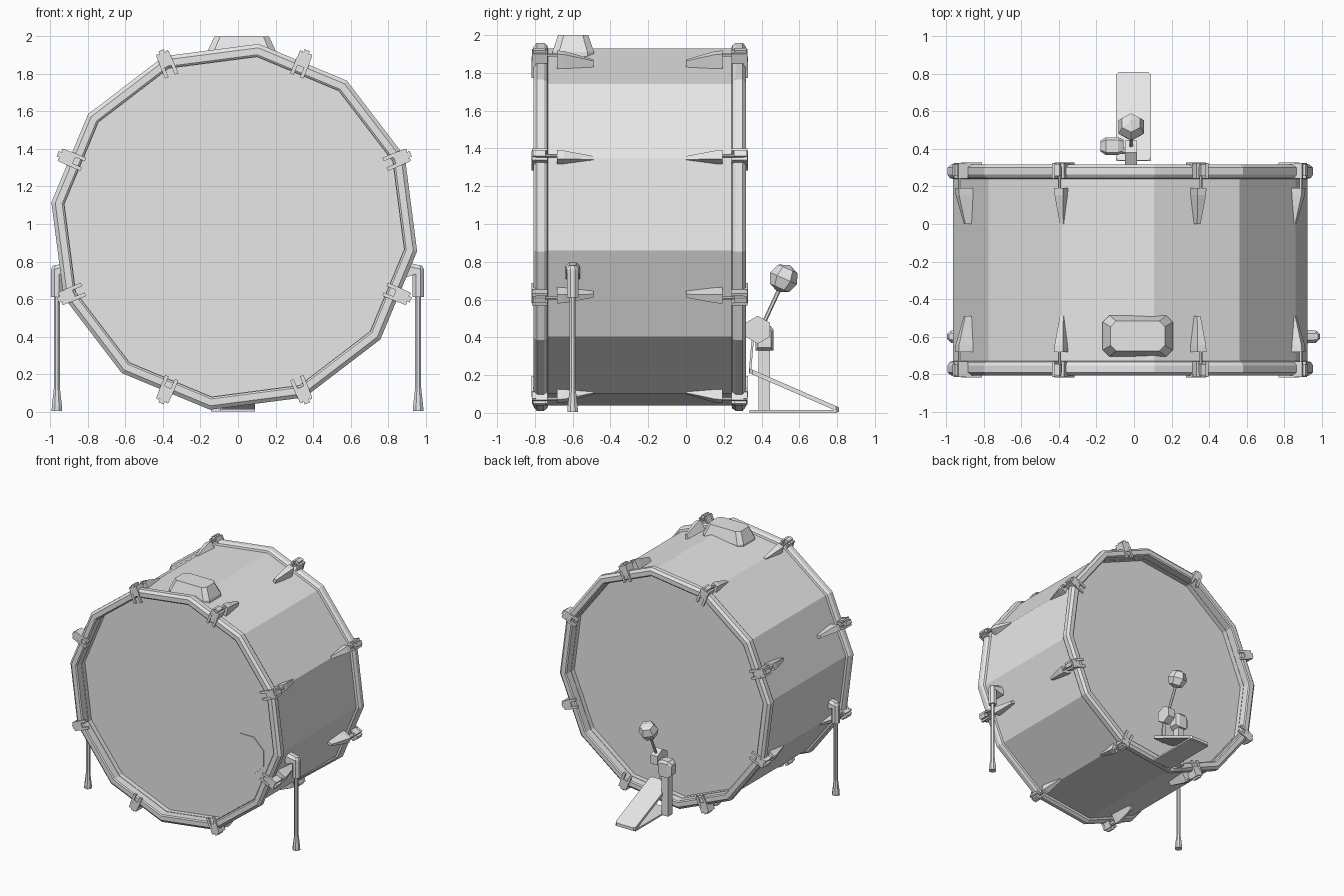
import bpy, bmesh
from math import sin, cos, pi, radians
from mathutils import Matrix, Vector

if "Cube" in bpy.data.objects:
    bpy.data.objects.remove(bpy.data.objects["Cube"], do_unlink=True)

grey = bpy.data.materials.new("plain_grey")
grey.use_nodes = True
grey.diffuse_color = (0.8, 0.8, 0.8, 1)
grey.node_tree.nodes["Principled BSDF"].inputs["Base Color"].default_value = (0.8, 0.8, 0.8, 1)

CX, CY, CZ = -0.02, -0.245, 0.985     # centre of the drum
SIDES, TURN = 12, radians(82.4)       # the drum is a turned twelve-sided prism


def loft(bm, sections, cap=True, closed=False):
    """Bridge equal rings of points, optionally capping or closing the loop."""
    rings = [[bm.verts.new(p) for p in s] for s in sections]
    pairs = list(zip(rings, rings[1:]))
    if closed:
        pairs.append((rings[-1], rings[0]))
    for a, b in pairs:
        for i in range(len(a)):
            j = (i + 1) % len(a)
            bm.faces.new((a[i], a[j], b[j], b[i]))
    if cap and not closed:
        bm.faces.new(rings[0][::-1])
        bm.faces.new(rings[-1])


def box(bm, x, y, z):
    loft(bm, [[(x[0], y[0], h), (x[1], y[0], h), (x[1], y[1], h), (x[0], y[1], h)] for h in z])


def tube(bm, stations, n=8):
    """Round bar through (point, radius) stations on a straight line."""
    axis = Vector(stations[-1][0]) - Vector(stations[0][0])
    rot = axis.to_track_quat('Z', 'Y')
    loft(bm, [[Vector(p) + rot @ Vector((r * cos(2 * pi * (i + .5) / n), r * sin(2 * pi * (i + .5) / n), 0))
               for i in range(n)] for p, r in stations])


def mesh_of(name, bm):
    bmesh.ops.recalc_face_normals(bm, faces=bm.faces)
    me = bpy.data.meshes.new(name)
    bm.to_mesh(me)
    bm.free()
    me.materials.append(grey)
    return me


def add(name, me, matrix=None):
    ob = bpy.data.objects.new(name, me)
    bpy.context.collection.objects.link(ob)
    if matrix:
        ob.matrix_world = matrix
    return ob


def ring(r, y):
    return [(CX + r * cos(TURN + 2 * pi * i / SIDES), y, CZ + r * sin(TURN + 2 * pi * i / SIDES))
            for i in range(SIDES)]


# Shell with the two recessed heads
bm = bmesh.new()
loft(bm, [ring(.912, -.70), ring(.912, -.74), ring(.953, -.74),
          ring(.953, .25), ring(.912, .25), ring(.912, .21)])
add("shell_and_heads", mesh_of("shell_and_heads", bm))

# Bevelled hoops
for name, s in (("front_hoop", -1), ("back_hoop", 1)):
    bm = bmesh.new()
    prof = [(.915, .475), (.915, .555), (.925, .562), (.962, .562), (.983, .545), (.983, .508), (.97, .49)]
    loft(bm, [ring(r, CY + s * d) for r, d in prof], closed=True)
    add(name, mesh_of(name, bm))

# Port on the front head
bm = bmesh.new()
tube(bm, [((.575, -.699, .74), .168), ((.575, -.706, .74), .168)])
add("head_port", mesh_of("head_port", bm))

# Tension lug, rod and claw: one mesh, placed eight times at each end
bm = bmesh.new()
loft(bm, [[(-w, y, lo), (w, y, lo), (w * .7, y, hi), (-w * .7, y, hi)]
          for y, w, lo, hi in ((-.437, .036, .915, 1.0), (-.4, .034, .915, .997), (-.245, .014, .915, .955))])
tube(bm, [((0, -.42, .985), .009), ((0, -.56, .985), .009)], 6)
for s in (-1, 1):
    box(bm, sorted((s * .02, s * .034)), (-.57, -.487), (.95, 1.005))
    box(bm, sorted((s * .018, s * .038)), (-.572, -.555), (.87, .96))
box(bm, (-.036, .036), (-.57, -.55), (.925, 1.0))
box(bm, (-.015, .015), (-.565, -.5), (.975, 1.018))
lug = mesh_of("tension_lug", bm)
for end, flip in (("front", 0), ("back", pi)):
    for k in range(8):
        m = (Matrix.Translation((CX, CY, CZ)) @ Matrix.Rotation(pi / 8 + k * pi / 4, 4, 'Y')
             @ Matrix.Rotation(flip, 4, 'Z'))
        add(f"{end}_lug_{k + 1}", lug, m)


# Mount block on top
def chamfered(hx, hy, c, z):
    pts = [(hx, hy - c), (hx - c, hy), (c - hx, hy), (-hx, hy - c),
           (-hx, c - hy), (c - hx, -hy), (hx - c, -hy), (hx, c - hy)]
    return [(.02 + x, -.597 + y, z) for x, y in pts]


bm = bmesh.new()
loft(bm, [chamfered(.187, .11, .035, 1.87), chamfered(.187, .11, .035, 1.91), chamfered(.145, .08, .03, 2.0)])
add("top_mount", mesh_of("top_mount", bm))

# Side legs with brackets
for name, s, x in (("right_leg", -1, -.965), ("left_leg", 1, .96)):
    bm = bmesh.new()
    tube(bm, [((x, -.6, .005), .03), ((x, -.6, .03), .029), ((x, -.6, .13), .017), ((x, -.6, .7), .017)])
    tube(bm, [((x, -.6, .61), .033), ((x, -.6, .76), .033), ((x, -.6, .78), .022)])
    loft(bm, [[(px, -.6 - w, lo), (px, -.6 + w, lo), (px, -.6 + w, hi - .02),
               (px, -.6 + w * .5, hi), (px, -.6 - w * .5, hi), (px, -.6 - w, hi - .02)]
              for px, w, lo, hi in ((x - s * .08, .038, .71, .80), (x + s * .01, .033, .74, .78))])
    add(name, mesh_of(name, bm))

# Pedal base, sloping footboard and strap
bm = bmesh.new()
box(bm, (-.095, .09), (.335, .80), (0, .014))
add("pedal_base", mesh_of("pedal_base", bm))


def board(dz):
    c, y0, y1 = .015, .337, .81
    pts = [(-.095 + c, y0), (.09 - c, y0), (.09, y0 + c), (.09, y1 - c),
           (.09 - c, y1), (-.095 + c, y1), (-.095, y1 - c), (-.095, y0 + c)]
    return [(x, y, .235 - (y - y0) * .435 + dz) for x, y in pts]


bm = bmesh.new()
loft(bm, [board(-.025), board(0)])
add("footboard", mesh_of("footboard", bm))
bm = bmesh.new()
loft(bm, [[(-.03, y, z), (.0, y, z), (.0, y + .012, z), (-.03, y + .012, z)]
          for y, z in ((.332, .21), (.35, .42))])
add("pedal_strap", mesh_of("pedal_strap", bm))

# Pedal post with its head and axle
bm = bmesh.new()
box(bm, (-.145, -.085), (.385, .445), (0, .35))
loft(bm, [[(x, .415 + a * h, .395 + b * h * 1.4) for a, b in
           ((-1, -1), (1, -1), (1, .7), (.7, 1), (-.7, 1), (-1, .7))]
          for x, h in ((-.178, .03), (-.15, .047), (-.085, .047), (-.055, .035))])
tube(bm, [((-.1, .39, .43), .018), ((.01, .39, .43), .018)])
add("pedal_post", mesh_of("pedal_post", bm))

# Beater hub, shaft and ball
bm = bmesh.new()
tube(bm, [((-.048, .38, .44), .074), ((.015, .38, .44), .074)], 6)
add("beater_hub", mesh_of("beater_hub", bm))
bm = bmesh.new()
tube(bm, [((-.015, .39, .43), .011), ((-.015, .52, .71), .011)], 6)
add("beater_shaft", mesh_of("beater_shaft", bm))
bm = bmesh.new()
tilt = Matrix.Translation((-.015, .517, .712)) @ Matrix.Rotation(radians(-24), 4, 'X')
bmesh.ops.create_uvsphere(bm, u_segments=6, v_segments=4, radius=.078, matrix=tilt)
add("beater_ball", mesh_of("beater_ball", bm))
